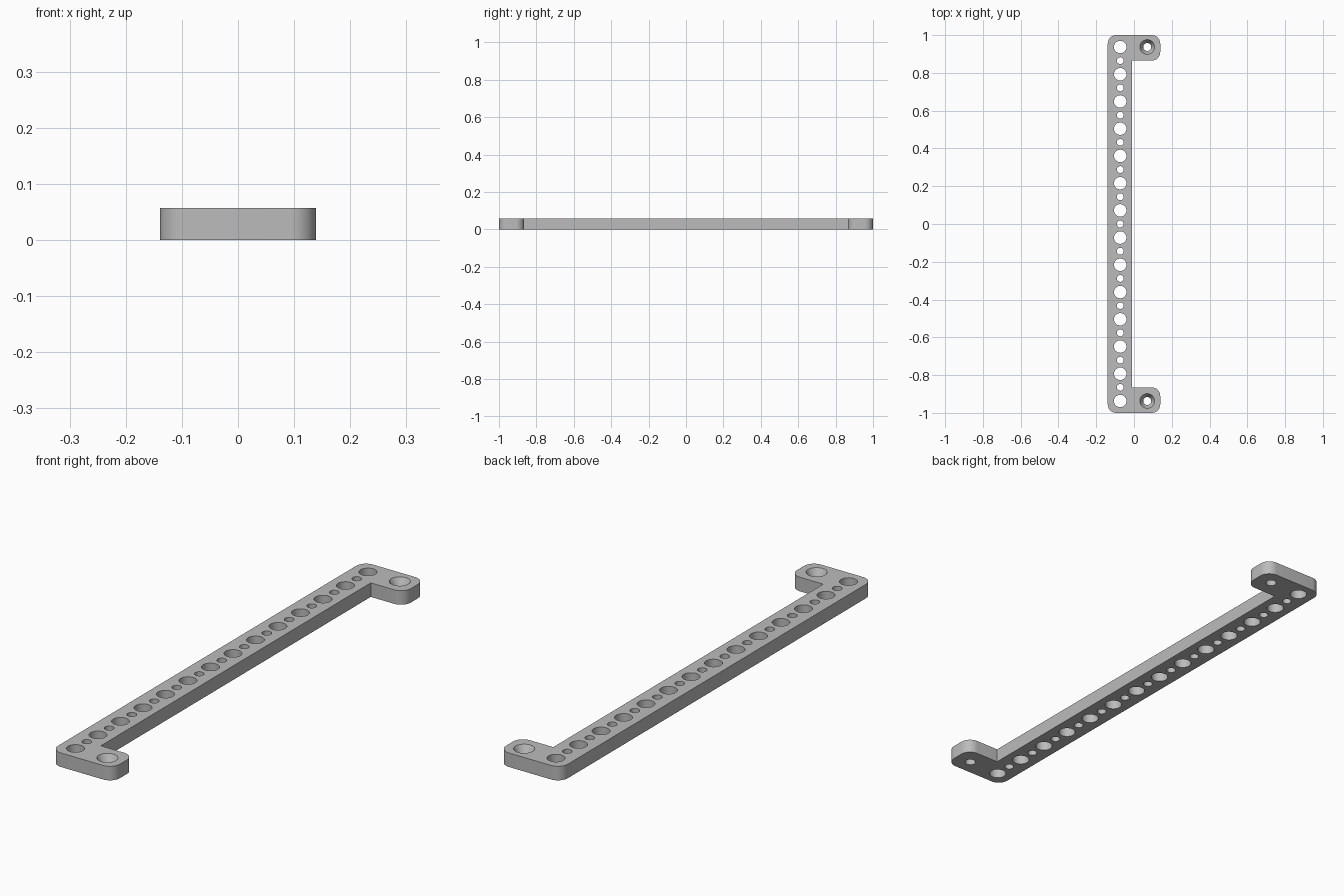
import bpy, bmesh, math

if "Cube" in bpy.data.objects:
    bpy.data.objects.remove(bpy.data.objects["Cube"], do_unlink=True)

H = 0.057                                 # plate thickness
LEFT, INNER, RIGHT = -0.139, -0.01, 0.139  # bar and tab edges in x
TAB = 0.865                               # inner edge of the tabs in y
RADIUS = 0.045
HOLE_X, TAB_HOLE_X, HOLE_Y = -0.073, 0.07, 0.937
COUNT = 14
SEG = 48


def mesh_object(name, bm):
    mesh = bpy.data.meshes.new(name)
    bmesh.ops.recalc_face_normals(bm, faces=bm.faces)
    bm.to_mesh(mesh)
    bm.free()
    obj = bpy.data.objects.new(name, mesh)
    bpy.context.collection.objects.link(obj)
    return obj


def rounded(cx, cy, start, steps=12):
    """Quarter circle of outline points, counter-clockwise."""
    angles = [math.radians(start + 90 * i / steps) for i in range(steps + 1)]
    return [(cx + RADIUS * math.cos(a), cy + RADIUS * math.sin(a)) for a in angles]


def add_lathe(bm, x, y, profile):
    """Closed solid of revolution from (radius, z) pairs."""
    rings = []
    for r, z in profile:
        rings.append([bm.verts.new((x + r * math.cos(2 * math.pi * i / SEG),
                                    y + r * math.sin(2 * math.pi * i / SEG), z))
                      for i in range(SEG)])
    for low, high in zip(rings, rings[1:]):
        for i in range(SEG):
            j = (i + 1) % SEG
            bm.faces.new((low[i], low[j], high[j], high[i]))
    bm.faces.new(rings[0][::-1])
    bm.faces.new(rings[-1])


# Bracket plate: long bar with a rounded tab at each end
r = RADIUS
outline = (rounded(LEFT + r, -1 + r, 180) + rounded(RIGHT - r, -1 + r, 270)
           + rounded(RIGHT - r, -TAB - r, 0) + [(INNER, -TAB), (INNER, TAB)]
           + rounded(RIGHT - r, TAB + r, 270) + rounded(RIGHT - r, 1 - r, 0)
           + rounded(LEFT + r, 1 - r, 90))
bm = bmesh.new()
base = bm.faces.new([bm.verts.new((x, y, 0)) for x, y in outline])
top = bmesh.ops.extrude_face_region(bm, geom=[base])["geom"]
bmesh.ops.translate(bm, vec=(0, 0, H),
                    verts=[v for v in top if isinstance(v, bmesh.types.BMVert)])
bracket = mesh_object("mounting_bracket", bm)

# Hole cutters: alternating large and small holes, countersunk tab holes
bm = bmesh.new()
step = 2 * HOLE_Y / (COUNT - 1)
for i in range(COUNT):
    y = -HOLE_Y + i * step
    add_lathe(bm, HOLE_X, y, [(0.033, -0.02), (0.033, H + 0.02)])
    if i < COUNT - 1:
        add_lathe(bm, HOLE_X, y + step / 2, [(0.018, -0.02), (0.018, H + 0.02)])
for y in (-HOLE_Y, HOLE_Y):
    add_lathe(bm, TAB_HOLE_X, y, [(0.021, -0.02), (0.021, 0.025),
                                  (0.039, H), (0.039, H + 0.02)])
cutter = mesh_object("hole_cutters", bm)
cutter.hide_render = True

# Cut the holes and keep the finished mesh
cut = bracket.modifiers.new("holes", "BOOLEAN")
cut.operation = "DIFFERENCE"
cut.solver = "EXACT"
cut.object = cutter
bpy.context.view_layer.update()
graph = bpy.context.evaluated_depsgraph_get()
finished = bpy.data.meshes.new_from_object(bracket.evaluated_get(graph))
bracket.modifiers.clear()
bracket.data = finished
bpy.data.objects.remove(cutter, do_unlink=True)

# Plain grey finish
grey = bpy.data.materials.new("plain_grey")
grey.use_nodes = True
color = (0.5, 0.5, 0.5, 1)
grey.diffuse_color = color
grey.node_tree.nodes["Principled BSDF"].inputs["Base Color"].default_value = color
finished.materials.clear()
finished.materials.append(grey)

# Smooth round walls, crisp edges
bpy.ops.object.select_all(action="DESELECT")
bracket.select_set(True)
bpy.context.view_layer.objects.active = bracket
bpy.ops.object.shade_smooth_by_angle(angle=math.radians(25))
